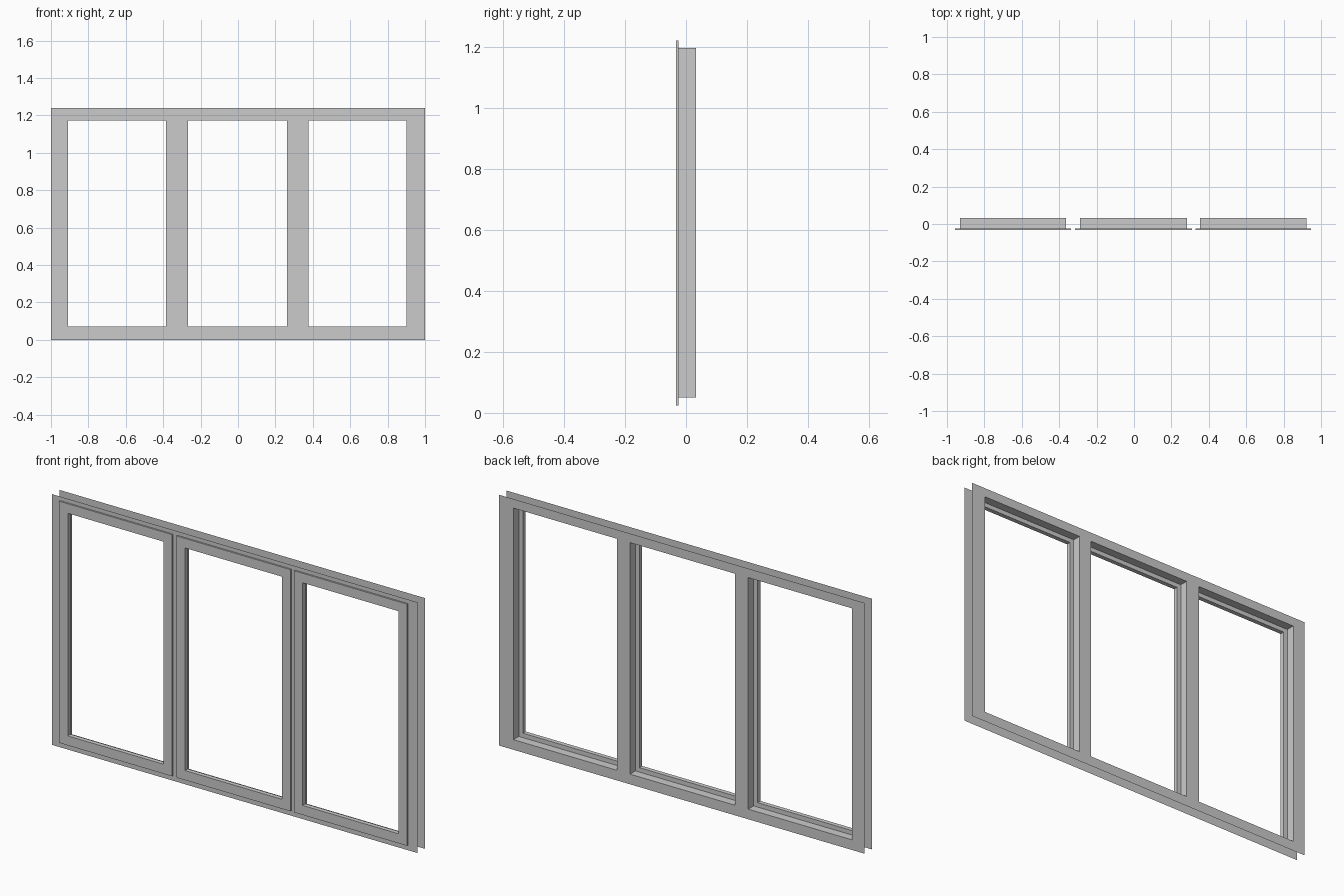
import bpy

if "Cube" in bpy.data.objects:
    bpy.data.objects.remove(bpy.data.objects["Cube"])

HEIGHT = 1.24
FRONT, BACK = -0.024, 0.032        # outer frame sheets
SASH_FRONT, SASH_BACK = -0.032, -0.010
Z0, Z1 = 0.05, 1.195               # opening height
OPENINGS = [(-0.931, -0.363), (-0.290, 0.284), (0.354, 0.922)]


def make_object(name, verts, faces):
    mesh = bpy.data.meshes.new(name)
    mesh.from_pydata(verts, [], faces)
    mesh.update()
    obj = bpy.data.objects.new(name, mesh)
    bpy.context.collection.objects.link(obj)
    return obj


def loop(x0, x1, y, grow=0.0):
    """Rectangle around an opening, grown or shrunk evenly."""
    a, b, c, d = x0 - grow, x1 + grow, Z0 - grow, Z1 + grow
    return [(a, y, c), (b, y, c), (b, y, d), (a, y, d)]


def bridge(loops):
    """Join successive rectangles with strips of quads."""
    verts = [v for lp in loops for v in lp]
    faces = []
    for k in range(len(loops) - 1):
        for i in range(4):
            j = (i + 1) % 4
            faces.append((4*k + i, 4*k + j, 4*k + 4 + j, 4*k + 4 + i))
    return verts, faces


def sheet(name, y, flip):
    """Flat frame sheet with three rectangular openings."""
    xs = [-1.0] + [x for o in OPENINGS for x in o] + [1.0]
    zs = [0.0, Z0, Z1, HEIGHT]
    verts = [(x, y, z) for z in zs for x in xs]
    n = len(xs)
    faces = []
    for r in range(3):
        for c in range(n - 1):
            if r == 1 and c % 2 == 1:
                continue
            f = (r*n + c, r*n + c + 1, (r+1)*n + c + 1, (r+1)*n + c)
            faces.append(f[::-1] if flip else f)
    make_object(name, verts, faces)


# Outer frame: front and back sheets
sheet("frame_front", FRONT, False)
sheet("frame_back", BACK, True)

for label, (x0, x1) in zip(("left", "middle", "right"), OPENINGS):
    # Reveal lining the opening through the frame
    make_object(f"reveal_{label}", *bridge([
        loop(x0, x1, FRONT), loop(x0, x1, BACK)]))
    # Sash: raised front rim, inner wall and rear ledge
    make_object(f"sash_{label}", *bridge([
        loop(x0, x1, FRONT, 0.025),
        loop(x0, x1, SASH_FRONT, 0.025),
        loop(x0, x1, SASH_FRONT, -0.022),
        loop(x0, x1, SASH_BACK, -0.022),
        loop(x0, x1, SASH_BACK)]))
